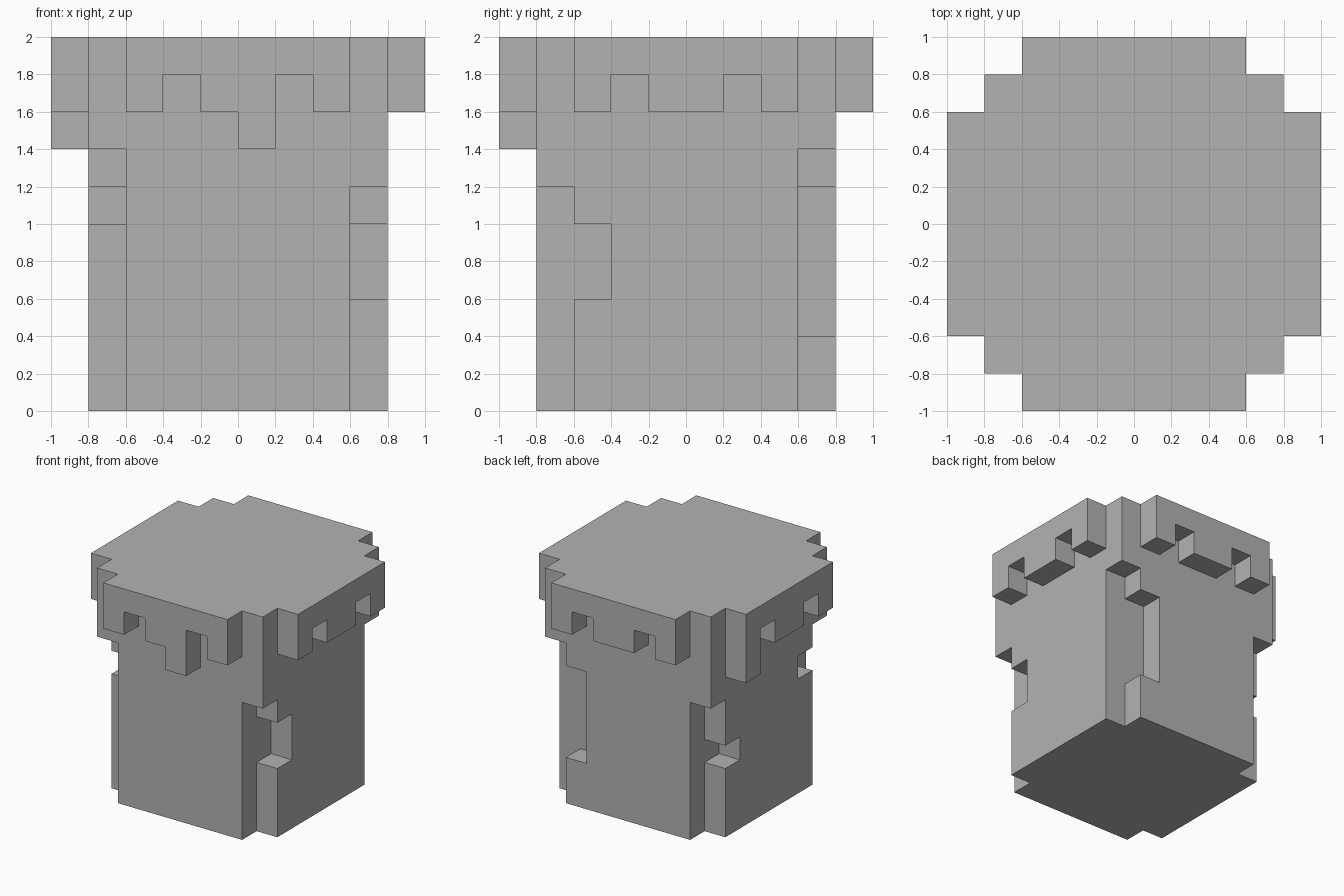
import bpy, bmesh
from itertools import product
from mathutils import Vector

old = bpy.data.objects.get("Cube")
if old:
    bpy.data.objects.remove(old, do_unlink=True)

UNIT = 0.2   # edge of one block
TOP = 10     # height in blocks

grey = bpy.data.materials.new("stone_grey")
grey.use_nodes = True
colour = (0.45, 0.45, 0.45, 1)
grey.diffuse_color = colour
grey.node_tree.nodes["Principled BSDF"].inputs["Base Color"].default_value = colour


def block(x0, x1, y0, y1, z0, z1):
    """All grid cells inside a box."""
    return set(product(range(x0, x1), range(y0, y1), range(z0, z1)))


# Column: a square plan with its four corners notched
cells = block(-4, 4, -3, 3, 0, TOP) | block(-3, 3, -4, 4, 0, TOP)

# Overhanging rim: hanging length of each block along every side
plain = [2, 1, 2, 2, 1, 2]
front = [2, 1, 2, 3, 1, 2]
right = [2, 1, 2, 2, 1, 3]
for i in range(6):
    p = i - 3
    cells |= block(p, p + 1, -5, -4, TOP - front[i], TOP)
    cells |= block(p, p + 1, 4, 5, TOP - plain[i], TOP)
    cells |= block(4, 5, p, p + 1, TOP - plain[i], TOP)
    cells |= block(-5, -4, p, p + 1, TOP - right[i], TOP)

# Corner drips filling the notches below the rim
for x, y, drop in ((-4, -4, 3), (3, -4, 4), (3, 3, 3), (-4, 3, 4)):
    cells |= block(x, x + 1, y, y + 1, TOP - drop, TOP)

# Chips broken out beside each corner
for x, y, z0, z1 in ((3, -3, 3, 5), (2, 3, 2, 6), (-4, -3, 5, 6), (-4, 2, 3, 4)):
    cells -= block(x, x + 1, y, y + 1, z0, z1)

# Outer skin: one quad wherever a cell meets empty space
bm = bmesh.new()
for cell in sorted(cells):
    for axis, side in product(range(3), (-1, 1)):
        step = Vector((0, 0, 0))
        step[axis] = side
        if tuple(int(c + s) for c, s in zip(cell, step)) in cells:
            continue
        u, v = Vector((0, 0, 0)), Vector((0, 0, 0))
        u[(axis + 1) % 3] = v[(axis + 2) % 3] = 0.5
        mid = Vector(cell) + Vector((0.5, 0.5, 0.5)) + step / 2
        ring = [mid - u - v, mid + u - v, mid + u + v, mid - u + v]
        bm.faces.new([bm.verts.new(co * UNIT) for co in ring[::side]])

# Weld and merge flat areas into clean large faces
bmesh.ops.remove_doubles(bm, verts=bm.verts, dist=0.001)
bmesh.ops.dissolve_limit(bm, angle_limit=0.01, verts=bm.verts, edges=bm.edges)
bmesh.ops.recalc_face_normals(bm, faces=bm.faces)

mesh = bpy.data.meshes.new("block_column")
bm.to_mesh(mesh)
bm.free()
mesh.materials.append(grey)
column = bpy.data.objects.new("block_column", mesh)
bpy.context.collection.objects.link(column)
